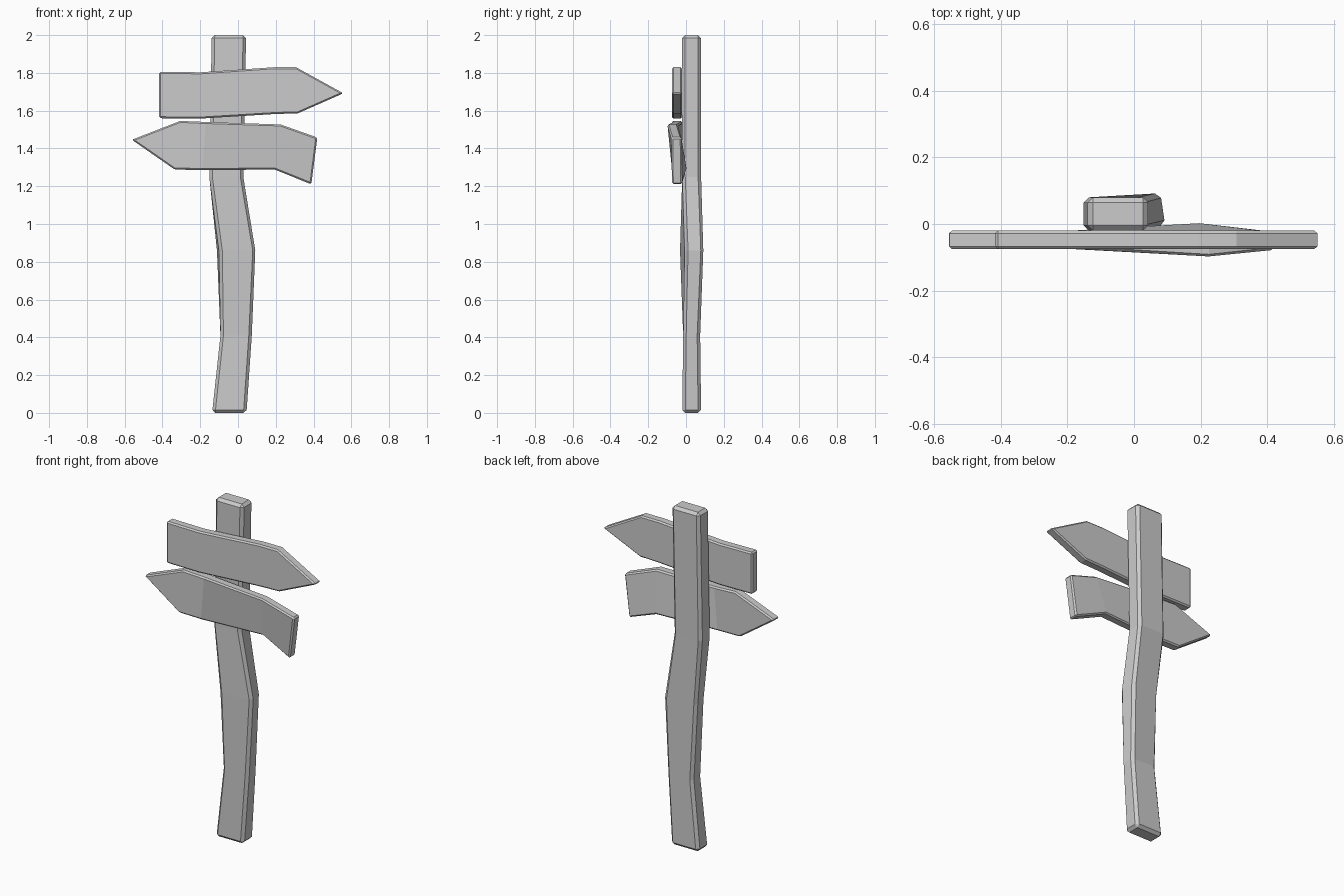
import bpy, bmesh, math
from mathutils import Matrix, Vector

if "Cube" in bpy.data.objects:
    bpy.data.objects.remove(bpy.data.objects["Cube"])


def finish(name, bm, bevel):
    bmesh.ops.recalc_face_normals(bm, faces=bm.faces)
    mesh = bpy.data.meshes.new(name)
    bm.to_mesh(mesh)
    bm.free()
    obj = bpy.data.objects.new(name, mesh)
    bpy.context.collection.objects.link(obj)
    mod = obj.modifiers.new("chamfer", 'BEVEL')
    mod.width = bevel
    mod.segments = 1
    mod.limit_method = 'ANGLE'
    mod.angle_limit = math.radians(32)
    return obj


def make_post(name, sections):
    # loft of rectangles: z, centre x, centre y, width, depth, twist
    bm = bmesh.new()
    rings = []
    for z, cx, cy, w, d, twist in sections:
        rot = Matrix.Rotation(twist, 3, 'Z')
        rings.append([bm.verts.new(rot @ Vector((sx * w / 2, sy * d / 2, 0)) + Vector((cx, cy, z)))
                      for sx, sy in ((-1, -1), (1, -1), (1, 1), (-1, 1))])
    for a, b in zip(rings, rings[1:]):
        for i in range(4):
            j = (i + 1) % 4
            bm.faces.new((a[i], a[j], b[j], b[i]))
    bm.faces.new(rings[0])
    bm.faces.new(rings[-1])
    return finish(name, bm, 0.016)


def make_board(name, stations, tip, y=-0.0475, thick=0.055):
    # stations: top x, z, y shift, then bottom x, z, y shift; ends in a pointed tip
    bm = bmesh.new()

    def pair(x, z, dy=0):
        return [bm.verts.new((x, y + dy + s * thick / 2, z)) for s in (-1, 1)]

    cols = [(pair(*s[:3]), pair(*s[3:])) for s in stations]
    point = pair(*tip)
    for (t0, b0), (t1, b1) in zip(cols, cols[1:]):
        for k in (0, 1):
            bm.faces.new((t0[k], t1[k], b1[k], b0[k]))
        bm.faces.new((*t0, t1[1], t1[0]))
        bm.faces.new((*b0, b1[1], b1[0]))
    t, b = cols[0]
    bm.faces.new((*t, b[1], b[0]))
    t, b = cols[-1]
    for k in (0, 1):
        bm.faces.new((t[k], point[k], b[k]))
    bm.faces.new((*t, point[1], point[0]))
    bm.faces.new((*b, point[1], point[0]))
    return finish(name, bm, 0.008)


# crooked post
make_post("post", [
    (0.00, -0.046, 0.03, 0.182, 0.10, 0),
    (0.41, -0.010, 0.03, 0.166, 0.09, 0),
    (0.86, -0.010, 0.03, 0.195, 0.10, 0.15),
    (1.25, -0.062, 0.03, 0.180, 0.10, 0),
    (2.00, -0.048, 0.03, 0.182, 0.10, 0),
])

# upper arrow board, pointing right
make_board("upper_board", [
    (-0.417, 1.806, 0, -0.417, 1.560, 0),
    (-0.20, 1.803, 0, -0.20, 1.558, 0),
    (0.19, 1.830, 0, 0.19, 1.582, 0),
    (0.307, 1.830, 0, 0.317, 1.586, 0),
], (0.558, 1.692))

# lower arrow board, pointing left, warped near its square end
make_board("lower_board", [
    (0.420, 1.458, -0.003, 0.388, 1.210, 0),
    (0.225, 1.527, -0.024, 0.195, 1.288, 0.024),
    (-0.17, 1.540, 0, -0.19, 1.286, 0),
    (-0.305, 1.546, 0, -0.335, 1.288, 0),
], (-0.562, 1.446))
